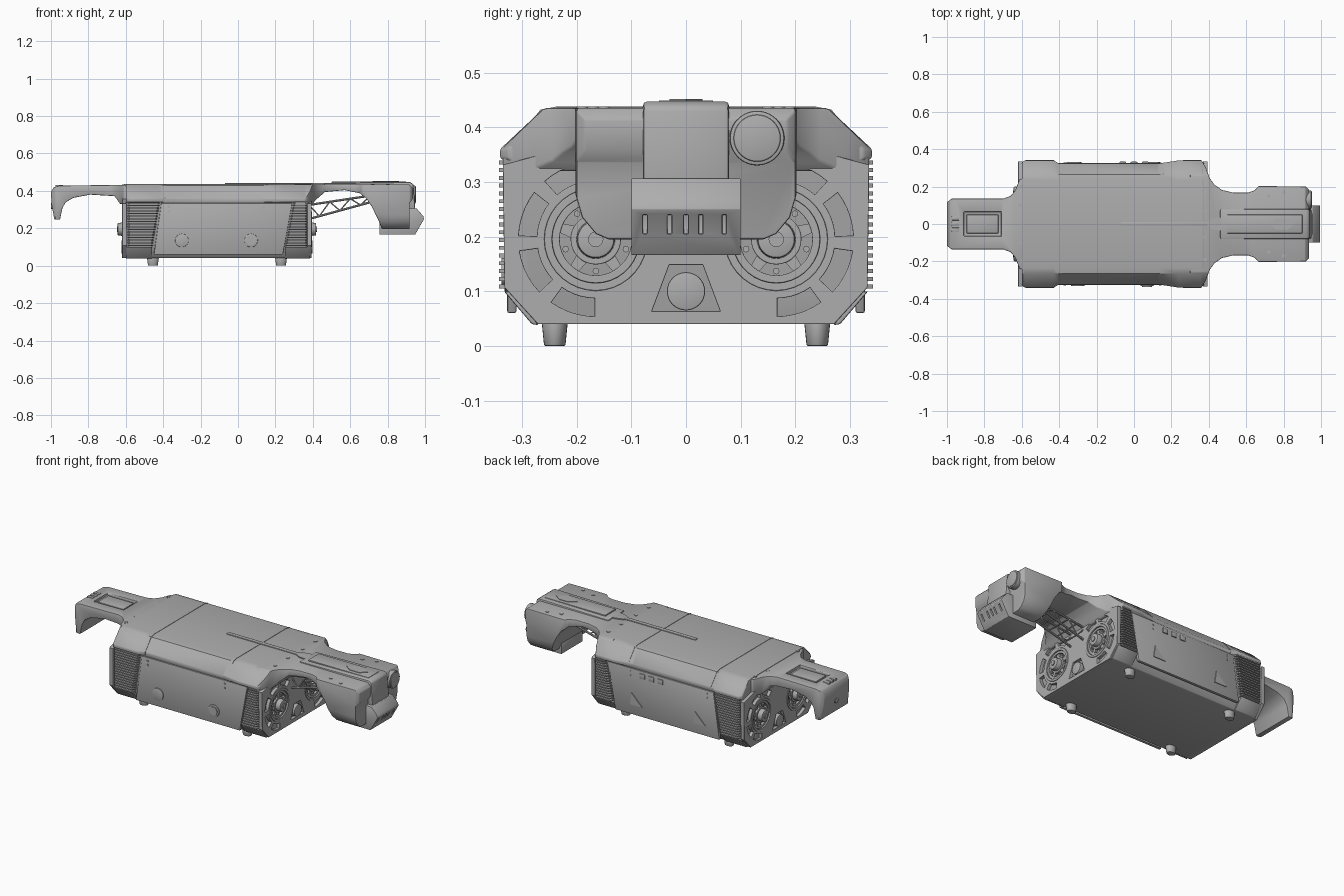
import bpy, bmesh
from math import radians, cos, sin
from mathutils import Vector

if "Cube" in bpy.data.objects:
    bpy.data.objects.remove(bpy.data.objects["Cube"])

grey = bpy.data.materials.new("warm_grey_metal")
grey.use_nodes = True
grey.diffuse_color = (0.42, 0.42, 0.42, 1)
grey.node_tree.nodes["Principled BSDF"].inputs["Base Color"].default_value = (0.42, 0.42, 0.42, 1)
parts, cutters = [], []


# ---- helpers ----
def add(name, bm, bevel=0, cutter=False):
    bmesh.ops.recalc_face_normals(bm, faces=bm.faces)
    me = bpy.data.meshes.new(name)
    bm.to_mesh(me)
    bm.free()
    me.materials.append(grey)
    ob = bpy.data.objects.new(name, me)
    bpy.context.collection.objects.link(ob)
    (cutters if cutter else parts).append(ob)
    ob.hide_render = cutter
    if bevel:
        round_edges(ob, bevel)
    return ob


def round_edges(ob, width):
    m = ob.modifiers.new("round", "BEVEL")
    m.width, m.segments, m.limit_method, m.angle_limit = width, 2, "ANGLE", radians(40)


def loft(name, rings, **kw):
    bm = bmesh.new()
    rows = [[bm.verts.new(p) for p in r] for r in rings]
    n = len(rows[0])
    for a, b in zip(rows, rows[1:]):
        for i in range(n):
            bm.faces.new((a[i], a[(i + 1) % n], b[(i + 1) % n], b[i]))
    bm.faces.new(rows[0])
    bm.faces.new(rows[-1])
    return add(name, bm, **kw)


def place(axis, p, d):
    return {"x": (d, p[0], p[1]), "y": (p[0], d, p[1]), "z": (p[0], p[1], d)}[axis]


def prism(name, pts, axis, lo, hi, **kw):
    return loft(name, [[place(axis, p, d) for p in pts] for d in (lo, hi)], **kw)


def box(name, x, y, z, **kw):
    return prism(name, [(x[0], y[0]), (x[1], y[0]), (x[1], y[1]), (x[0], y[1])], "z", *z, **kw)


def rod(name, a, b, r, r2=None, n=24, squash=1, bevel=0):
    a, b = Vector(a), Vector(b)
    q = (b - a).to_track_quat("Z", "Y")
    ring = lambda c, s: [c + q @ Vector((s * cos(t), s * squash * sin(t), 0))
                         for t in (radians(360 * i / n) for i in range(n))]
    return loft(name, [ring(a, r), ring(b, r if r2 is None else r2)], bevel=bevel)


def mirror(half, plan=False):
    flip = (lambda p: (p[0], -p[1])) if plan else (lambda p: (-p[0], p[1]))
    return half + [flip(p) for p in reversed(half)]


def boolean(ob, cutter, op="INTERSECT"):
    m = ob.modifiers.new("cut", "BOOLEAN")
    m.operation, m.object, m.solver = op, cutter, "EXACT"


def arc(cx, cz, r, a0, a1, n):
    return [(cx + r * cos(radians(a0 + (a1 - a0) * i / n)),
             cz + r * sin(radians(a0 + (a1 - a0) * i / n))) for i in range(n + 1)]


def pierced_plate(name, loops, x, half):
    cu = bpy.data.curves.new(name, "CURVE")
    cu.dimensions, cu.fill_mode = "2D", "BOTH"
    cu.extrude, cu.bevel_depth = half, 0.002
    for pts in loops:
        s = cu.splines.new("POLY")
        s.points.add(len(pts) - 1)
        for sp, p in zip(s.points, pts):
            sp.co = (p[0], p[1], 0, 1)
        s.use_cyclic_u = True
    ob = bpy.data.objects.new(name, cu)
    bpy.context.collection.objects.link(ob)
    ob.rotation_euler = (radians(90), 0, radians(90))
    ob.location.x = x
    cu.materials.append(grey)
    parts.append(ob)


# ---- main body ----
def section(wall, top):
    return mirror([(0.275, 0.04), (wall - 0.004, 0.105), (wall, 0.335), (top, 0.343),
                   (top, 0.36), (0.265, 0.43), (0.235, 0.436)])


stations = [(-0.6, 0.315, 0.325), (-0.585, 0.322, 0.34), (-0.43, 0.322, 0.34), (-0.4, 0.32, 0.323),
            (0.13, 0.32, 0.323), (0.24, 0.322, 0.34), (0.36, 0.322, 0.34), (0.375, 0.315, 0.325)]
loft("body_shell", [[place("x", p, x) for p in section(w, t)] for x, w, t in stations], bevel=0.004)
for x in (-0.39, 0.155):
    prism("cover_seam_band", mirror([(0.324, 0.345), (0.324, 0.362), (0.266, 0.432), (0.236, 0.438)]),
          "x", x - 0.002, x + 0.002)

for s in (-1, 1):
    # side panel, cooling fins and lower guards
    prism("side_panel", [(-0.45, 0.06), (0.24, 0.06), (0.29, 0.335), (-0.41, 0.335)], "y",
          s * 0.31, s * 0.327, bevel=0.004)
    for i in range(17):
        z = 0.105 + i * 0.0142
        out, root = s * 0.342, s * 0.315
        for name, x0, x1 in (("rear_fin", -0.592, -0.455 + (z - 0.1) * 0.17),
                             ("front_fin", 0.25 + (z - 0.1) * 0.19, 0.372)):
            prism(name, [(x0, root), (x0 + 0.012, out), (x1 - 0.012, out), (x1, root)], "z", z, z + 0.007)
    for x0, x1 in ((-0.6, -0.46), (0.25, 0.385)):
        prism("corner_guard", [(s * 0.27, 0.038), (s * 0.282, 0.04), (s * 0.333, 0.1), (s * 0.31, 0.1)],
              "x", x0, x1, bevel=0.003)
    # feet and bolts
    for x in (-0.455, 0.23):
        rod("foot", (x, s * 0.24, 0.045), (x, s * 0.24, 0), 0.032, 0.026, squash=0.75, bevel=0.003)
    for x, y, z in ((-0.61, 0.1, 0.43), (-0.6, 0.2, 0.435), (0.38, 0.07, 0.435), (0.38, 0.19, 0.435),
                    (0.72, 0.15, 0.435), (0.8, 0.17, 0.435)):
        rod("cover_bolt", (x, s * y, z - 0.01), (x, s * y, z + 0.003), 0.01, n=12)
    for x, z in ((-0.37, 0.29), (-0.37, 0.315), (0.14, 0.29), (0.14, 0.315)):
        rod("panel_bolt", (x, s * 0.32, z), (x, s * 0.33, z), 0.006, n=10)

# side ports
for x in (-0.3, 0.07):
    rod("round_port", (x, -0.32, 0.135), (x, -0.332, 0.135), 0.036, n=32, bevel=0.003)
rod("port_cap", (0.07, -0.33, 0.135), (0.07, -0.337, 0.135), 0.026, n=32)
for x in (-0.32, 0.1):
    prism("warning_plate", [(x - 0.04, 0.12), (x + 0.04, 0.12), (x + 0.03, 0.19)], "y", 0.325, 0.331)
for x in (-0.06, 0, 0.06):
    box("rear_socket", (x - 0.018, x + 0.018), (0.32, 0.333), (0.29, 0.32), bevel=0.004)

# ---- end frames with wheels ----
CY, CZ = 0.165, 0.195


def end_assembly(x, d):
    outline = mirror([(0.27, 0.042), (0.33, 0.108), (0.333, 0.33), (0.2, 0.365)])
    loops = [outline, mirror([(0.065, 0.062), (0.032, 0.15)])]
    for s in (-1, 1):
        loops.append(arc(s * CY, CZ, 0.096, 0, 350, 35))
        for mid in (112, 66, 20, -26, -72):
            sector = arc(0, 0, 0.106, mid - 18, mid + 18, 5) + arc(0, 0, 0.143, mid + 18, mid - 18, 5)
            loops.append([(s * (CY + p[0]), CZ + p[1]) for p in sector])
            a = radians(mid + 23)
            y, z = s * (CY + 0.135 * cos(a)), CZ + 0.135 * sin(a)
            rod("frame_bolt", (x, y, z), (x + d * 0.021, y, z), 0.009, n=12)
        # wheel: stepped rings, spokes, hub
        y = s * CY
        for r0, r1, h in ((0.092, 0.082, 0.021), (0.078, 0.068, 0.014), (0.044, 0.036, 0.014)):
            pierced_plate("wheel_ring", [arc(y, CZ, r, 0, 350, 35) for r in (r0, r1)], x + d * h / 2, h / 2)
        for k in range(5):
            a = radians(90 + 72 * k)
            ca, sa = cos(a), sin(a)
            quad = [(0.03, -0.013), (0.074, -0.008), (0.074, 0.008), (0.03, 0.013)]
            prism("wheel_spoke", [(y + u * ca - v * sa, CZ + u * sa + v * ca) for u, v in quad], "x", x, x + d * 0.012)
            b = a + radians(36)
            rod("wheel_nut", (x, y + 0.058 * cos(b), CZ + 0.058 * sin(b)),
                (x + d * 0.012, y + 0.058 * cos(b), CZ + 0.058 * sin(b)), 0.006, n=8)
        rod("wheel_hub", (x, y, CZ), (x + d * 0.045, y, CZ), 0.036, 0.034, n=32, bevel=0.004)
        rod("hub_cap", (x, y, CZ), (x + d * 0.05, y, CZ), 0.014, n=16)
    pierced_plate("end_frame", loops, x + d * 0.009, 0.01)
    rod("centre_dial", (x, 0, 0.1), (x + d * 0.026, 0, 0.1), 0.035, n=32, bevel=0.003)


end_assembly(0.373, 1)
end_assembly(-0.598, -1)

# ---- front neck and head ----
head = prism("neck_and_head", [(0.3, 0.435), (0.915, 0.435), (0.935, 0.415), (0.935, 0.36), (0.918, 0.335),
             (0.918, 0.195), (0.77, 0.195), (0.754, 0.235), (0.716, 0.315), (0.685, 0.36), (0.65, 0.388),
             (0.57, 0.404), (0.465, 0.394), (0.417, 0.353), (0.39, 0.32), (0.3, 0.32)], "y", -0.4, 0.4)
boolean(head, prism("head_plan", mirror([(0.29, 0.335), (0.365, 0.335), (0.385, 0.3), (0.405, 0.245),
        (0.43, 0.21), (0.47, 0.182), (0.53, 0.168), (0.61, 0.168), (0.645, 0.18), (0.665, 0.203),
        (0.92, 0.2), (0.95, 0.17)], True), "z", 0.1, 0.6, cutter=True))
boolean(head, prism("head_section", mirror([(0.13, 0.19), (0.165, 0.205), (0.19, 0.235), (0.203, 0.28),
        (0.21, 0.315), (0.338, 0.318), (0.338, 0.36), (0.262, 0.433), (0.235, 0.44)]), "x", 0.2, 1, cutter=True))
round_edges(head, 0.004)

snout = prism("snout", [(0.756, 0.166), (0.947, 0.166), (0.995, 0.25), (0.99, 0.266), (0.955, 0.306),
              (0.8, 0.306), (0.756, 0.235)], "y", -0.1, 0.1)
for y in (-0.075, -0.03, 0, 0.027, 0.07):
    boolean(snout, box("snout_slot", (0.962, 1.02), (y - 0.004, y + 0.004), (0.205, 0.24), cutter=True), "DIFFERENCE")
round_edges(snout, 0.005)
prism("centre_spine", [(0.46, 0.425), (0.46, 0.441), (0.92, 0.447), (0.938, 0.437), (0.95, 0.275),
      (0.88, 0.275), (0.88, 0.425)], "y", -0.079, 0.079, bevel=0.008)
rod("spine_round_end", (0.47, 0, 0.42), (0.47, 0, 0.441), 0.079, n=32, squash=0.45)
box("spine_label", (0.95, 0.953), (-0.018, 0.018), (0.294, 0.301))
box("spine_inlay", (0.5, 0.9), (-0.05, 0.05), (0.44, 0.449), bevel=0.002)
prism("spine_diamond", [(0.72, 0), (0.76, 0.03), (0.82, 0.03), (0.86, 0), (0.82, -0.03), (0.76, -0.03)],
      "z", 0.445, 0.452)
box("roof_rail", (-0.07, 0.46), (-0.012, 0.012), (0.43, 0.441), bevel=0.002)
rod("lens_rim", (0.9, 0.13, 0.38), (0.948, 0.13, 0.38), 0.05, n=40, bevel=0.004)
rod("lens_glass", (0.9, 0.13, 0.38), (0.952, 0.13, 0.38), 0.043, n=40, bevel=0.003)

# lattice boom under the neck
for s in (-1, 1):
    lo = lambda t: Vector((0.38 + 0.33 * t, s * 0.05, 0.25 + 0.09 * t))
    hi = lambda t: Vector((0.38 + 0.33 * t, s * 0.05, 0.325 + 0.05 * t))
    rod("boom_chord", lo(0), lo(1), 0.006, n=8)
    rod("boom_chord", hi(0), hi(1), 0.006, n=8)
    for k in range(6):
        a, b = k / 6, (k + 1) / 6
        rod("boom_brace", *((lo(a), hi(b)) if k % 2 else (hi(a), lo(b))), 0.004, n=6)
        if s > 0:
            for f in (lo, hi):
                p = f(b)
                rod("boom_tie", p, (p.x, -p.y, p.z), 0.004, n=6)

# ---- rear arm ----
tail = prism("rear_arm", [(-0.57, 0.433), (-0.955, 0.428), (-0.985, 0.42), (-1.0, 0.395), (-0.997, 0.33),
             (-0.982, 0.246), (-0.952, 0.246), (-0.938, 0.31), (-0.92, 0.34), (-0.88, 0.363), (-0.79, 0.38),
             (-0.66, 0.372), (-0.63, 0.33), (-0.57, 0.33)], "y", -0.3, 0.3)
boolean(tail, prism("arm_plan", mirror([(-0.56, 0.25), (-0.612, 0.24), (-0.635, 0.18), (-0.66, 0.15),
        (-0.7, 0.135), (-0.975, 0.135), (-1.01, 0.11)], True), "z", 0.1, 0.6, cutter=True))
boolean(tail, box("arm_recess", (-0.91, -0.71), (-0.065, 0.065), (0.415, 0.5), cutter=True), "DIFFERENCE")
round_edges(tail, 0.005)
box("arm_pad", (-0.895, -0.725), (-0.05, 0.05), (0.41, 0.424), bevel=0.004)
for y in (-0.03, 0, 0.03):
    box("arm_vent", (-0.975, -0.935), (y - 0.01, y + 0.01), (0.42, 0.431), bevel=0.002)
rod("arm_lamp", (-0.97, 0, 0.32), (-1.0, 0, 0.32), 0.016, n=20)

# ---- apply modifiers, shade, tidy helpers ----
bpy.ops.object.select_all(action="DESELECT")
for ob in parts:
    ob.select_set(True)
bpy.context.view_layer.objects.active = parts[0]
bpy.ops.object.convert(target="MESH")
bpy.ops.object.shade_smooth_by_angle(angle=radians(32))
for ob in cutters:
    bpy.data.objects.remove(ob)
